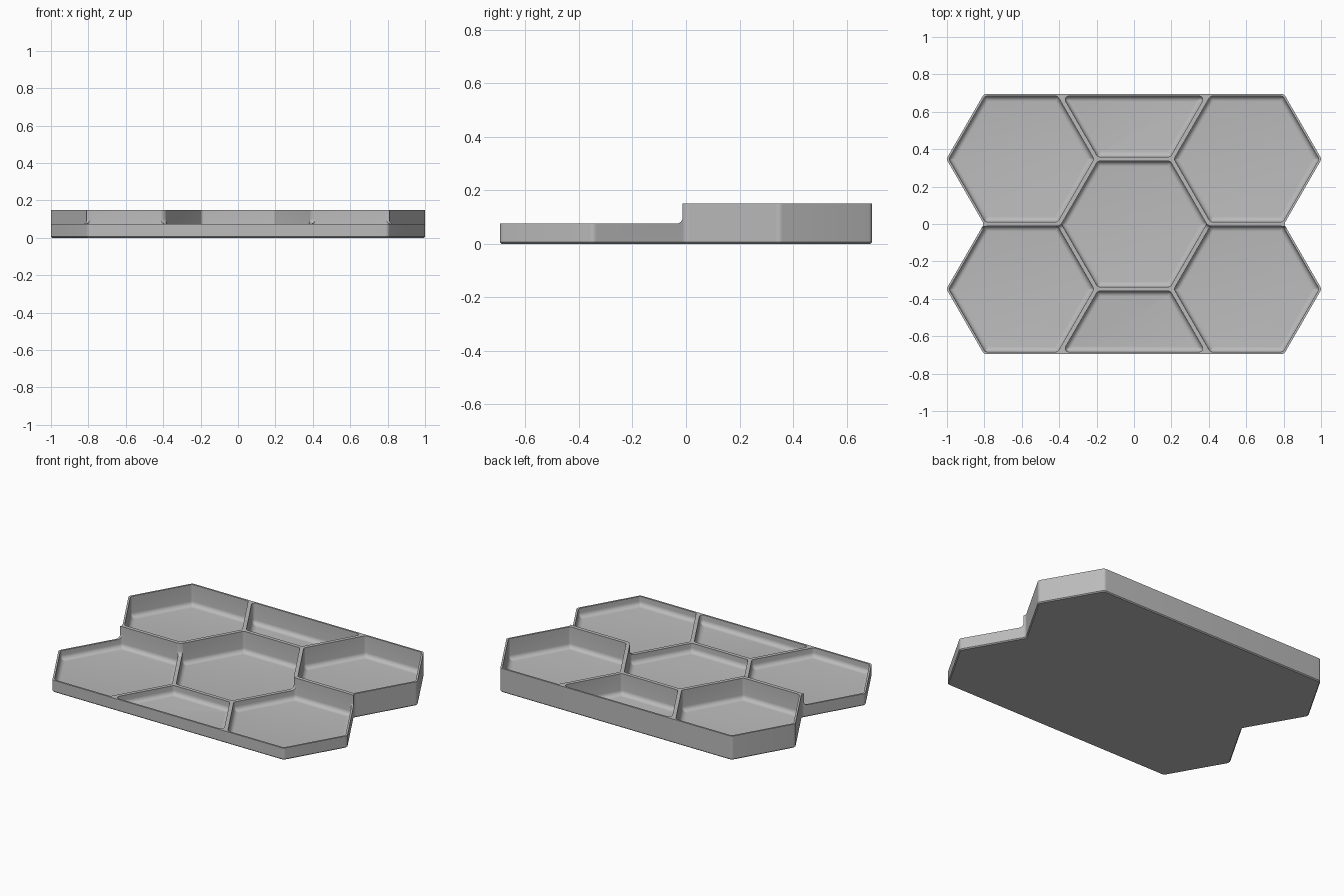
import bpy, bmesh, math
from mathutils import Vector

if "Cube" in bpy.data.objects:
    bpy.data.objects.remove(bpy.data.objects["Cube"])

A = 0.3475                      # hexagon apothem
R = A / math.cos(math.pi / 6)   # hexagon corner radius
WALL = 0.0115                   # half of a divider wall
FLOOR, LOW, HIGH = 0.018, 0.075, 0.15
CORNER = 0.03

grey = bpy.data.materials.new("grey plastic")
grey.diffuse_color = (0.5, 0.5, 0.5, 1)
grey.use_nodes = True
grey.node_tree.nodes["Principled BSDF"].inputs["Base Color"].default_value = grey.diffuse_color


def rounded(points, inset, radius, steps=6):
    """Inset a counter-clockwise outline and round its corners."""
    pts = [Vector(p) for p in points]
    out = []
    for i, p in enumerate(pts):
        e0 = (p - pts[i - 1]).normalized()
        e1 = (pts[(i + 1) % len(pts)] - p).normalized()
        n0, n1 = Vector((-e0.y, e0.x)), Vector((-e1.y, e1.x))
        m = (n0 + n1) / (1 + n0.dot(n1))
        side = 1 if e0.x * e1.y - e0.y * e1.x > 0 else -1
        r = max(radius - side * inset, 0.0015)
        centre = p + m * (inset + side * r)
        out += [centre - n0.slerp(n1, k / steps) * r * side for k in range(steps + 1)]
    return out


def stack(name, points, levels, radius=CORNER):
    """Solid from (inset, height) levels of one rounded outline."""
    bm = bmesh.new()
    rings = [[bm.verts.new((p.x, p.y, z)) for p in rounded(points, d, radius)]
             for d, z in levels]
    n = len(rings[0])
    for a, b in zip(rings, rings[1:]):
        for i in range(n):
            j = (i + 1) % n
            bm.faces.new((a[i], a[j], b[j], b[i]))
    bm.faces.new(rings[0][::-1])
    bm.faces.new(rings[-1])
    mesh = bpy.data.meshes.new(name)
    bm.to_mesh(mesh)
    bm.free()
    mesh.materials.append(grey)
    ob = bpy.data.objects.new(name, mesh)
    bpy.context.collection.objects.link(ob)
    return ob


def fillet(base, z, r, top, steps=6):
    """Levels that curve from a flat bottom into an upright wall."""
    arc = [k / steps * math.pi / 2 for k in range(steps + 1)]
    return [(base + r * (1 - math.sin(t)), z + r * (1 - math.cos(t))) for t in arc] + [(base, top)]


def hexagon(cx, cy):
    return [(cx + R * math.cos(k * math.pi / 3), cy + R * math.sin(k * math.pi / 3))
            for k in range(6)]


def cut(target, cutter):
    mod = target.modifiers.new("cut", 'BOOLEAN')
    mod.operation, mod.solver, mod.object = 'DIFFERENCE', 'EXACT', cutter
    bpy.context.view_layer.objects.active = target
    bpy.ops.object.modifier_apply(modifier=mod.name)
    bpy.data.objects.remove(cutter)


# Tray body with a notch on both sides and a small bottom chamfer
X = 1.5 * R
outline = [(-2 * R, -2 * A), (2 * R, -2 * A), (2.5 * R, -A), (2 * R, 0), (2.5 * R, A),
           (2 * R, 2 * A), (-2 * R, 2 * A), (-2.5 * R, A), (-2 * R, 0), (-2.5 * R, -A)]
tray = stack("hexagon_tray", outline, [(0.006, 0), (0, 0.006), (0, HIGH)], 0.025)

# Pockets: five hexagons and two half hexagons
cells = [hexagon(0, 0)] + [hexagon(sx * X, sy * A) for sx in (-1, 1) for sy in (-1, 1)]
cells.append([(-R, 2 * A), (-R / 2, A), (R / 2, A), (R, 2 * A)])
cells.append([(R, -2 * A), (R / 2, -A), (-R / 2, -A), (-R, -2 * A)])
for cell in cells:
    cut(tray, stack("pocket_cutter", cell, fillet(WALL, FLOOR, 0.028, 0.3)))

# Lower the front half along the zigzag of the cells, with a filleted step
step = [(-2, -2), (2, -2), (2, 0), (R, 0), (R / 2, A), (-R / 2, A), (-R, 0), (-2, 0)]
cut(tray, stack("step_cutter", step, fillet(WALL + 0.0007, LOW, 0.025, 0.3), 0.031))

tray.select_set(True)
bpy.context.view_layer.objects.active = tray
bpy.ops.object.shade_smooth_by_angle(angle=math.radians(30))
